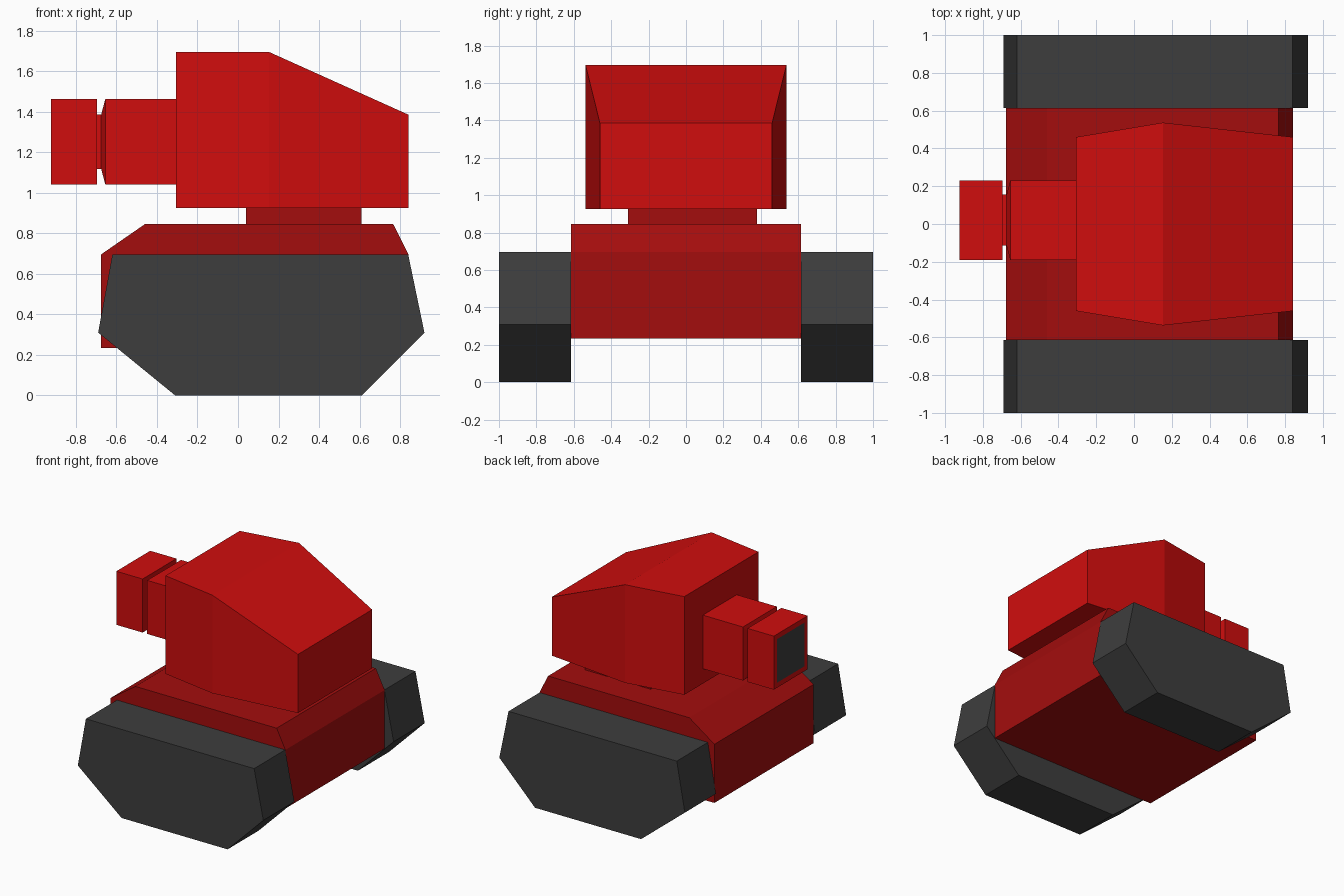
import bpy
import bmesh

if "Cube" in bpy.data.objects:
    bpy.data.objects.remove(bpy.data.objects["Cube"])


def material(name, r, g, b):
    m = bpy.data.materials.new(name)
    m.diffuse_color = (r, g, b, 1)
    m.use_nodes = True
    m.node_tree.nodes["Principled BSDF"].inputs["Base Color"].default_value = m.diffuse_color
    return m


RED = material("bright red", 0.63, 0.004, 0.004)
DARK_RED = material("dark red", 0.37, 0.004, 0.004)
GREY = material("charcoal grey", 0.047, 0.047, 0.047)


def finish(name, bm, *mats):
    bmesh.ops.recalc_face_normals(bm, faces=bm.faces)
    mesh = bpy.data.meshes.new(name)
    bm.to_mesh(mesh)
    bm.free()
    for m in mats:
        mesh.materials.append(m)
    obj = bpy.data.objects.new(name, mesh)
    bpy.context.collection.objects.link(obj)
    return obj


def extrude_profile(name, profile, y0, y1, mat):
    """Extrude an x-z outline from y0 to y1."""
    bm = bmesh.new()
    face = bm.faces.new([bm.verts.new((x, y0, z)) for x, z in profile])
    ext = bmesh.ops.extrude_face_region(bm, geom=[face])
    verts = [v for v in ext["geom"] if isinstance(v, bmesh.types.BMVert)]
    bmesh.ops.translate(bm, verts=verts, vec=(0, y1 - y0, 0))
    return finish(name, bm, mat)


def loft(stations):
    """Join rectangular sections (x, y0, y1, z0, z1) along x."""
    bm = bmesh.new()
    rings = [[bm.verts.new((x, y, z)) for y, z in
              ((y0, z0), (y1, z0), (y1, z1), (y0, z1))]
             for x, y0, y1, z0, z1 in stations]
    for a, b in zip(rings, rings[1:]):
        for i in range(4):
            j = (i + 1) % 4
            bm.faces.new((a[i], a[j], b[j], b[i]))
    first = bm.faces.new(rings[0])
    bm.faces.new(rings[-1])
    return bm, first


# Tracks
track = [(-0.62, 0.695), (0.84, 0.695), (0.92, 0.31),
         (0.61, 0), (-0.31, 0), (-0.69, 0.31)]
extrude_profile("track_right", track, -1.0, -0.615, GREY)
extrude_profile("track_left", track, 0.615, 1.0, GREY)

# Hull
hull = [(-0.677, 0.235), (-0.677, 0.695), (-0.46, 0.845),
        (0.766, 0.845), (0.842, 0.695), (0.842, 0.235)]
extrude_profile("hull", hull, -0.615, 0.615, DARK_RED)

# Turret ring
bm, _ = loft([(0.04, -0.31, 0.38, 0.84, 0.93),
              (0.61, -0.31, 0.38, 0.84, 0.93)])
finish("turret_ring", bm, DARK_RED)

# Turret
bm, _ = loft([(-0.307, -0.46, 0.46, 0.925, 1.695),
              (0.153, -0.537, 0.537, 0.925, 1.695),
              (0.842, -0.46, 0.46, 0.925, 1.385)])
finish("turret", bm, RED)

# Gun barrel with narrow neck and dark muzzle opening
full = (-0.19, 0.23, 1.042, 1.462)
neck = (-0.115, 0.155, 1.117, 1.387)
bm, muzzle = loft([(-0.923, *full), (-0.695, *full), (-0.695, *neck),
                   (-0.675, *neck), (-0.655, *full), (-0.307, *full)])
bmesh.ops.recalc_face_normals(bm, faces=bm.faces)
bmesh.ops.inset_individual(bm, faces=[muzzle], thickness=0.055)
muzzle.material_index = 1
finish("gun_barrel", bm, RED, GREY)
